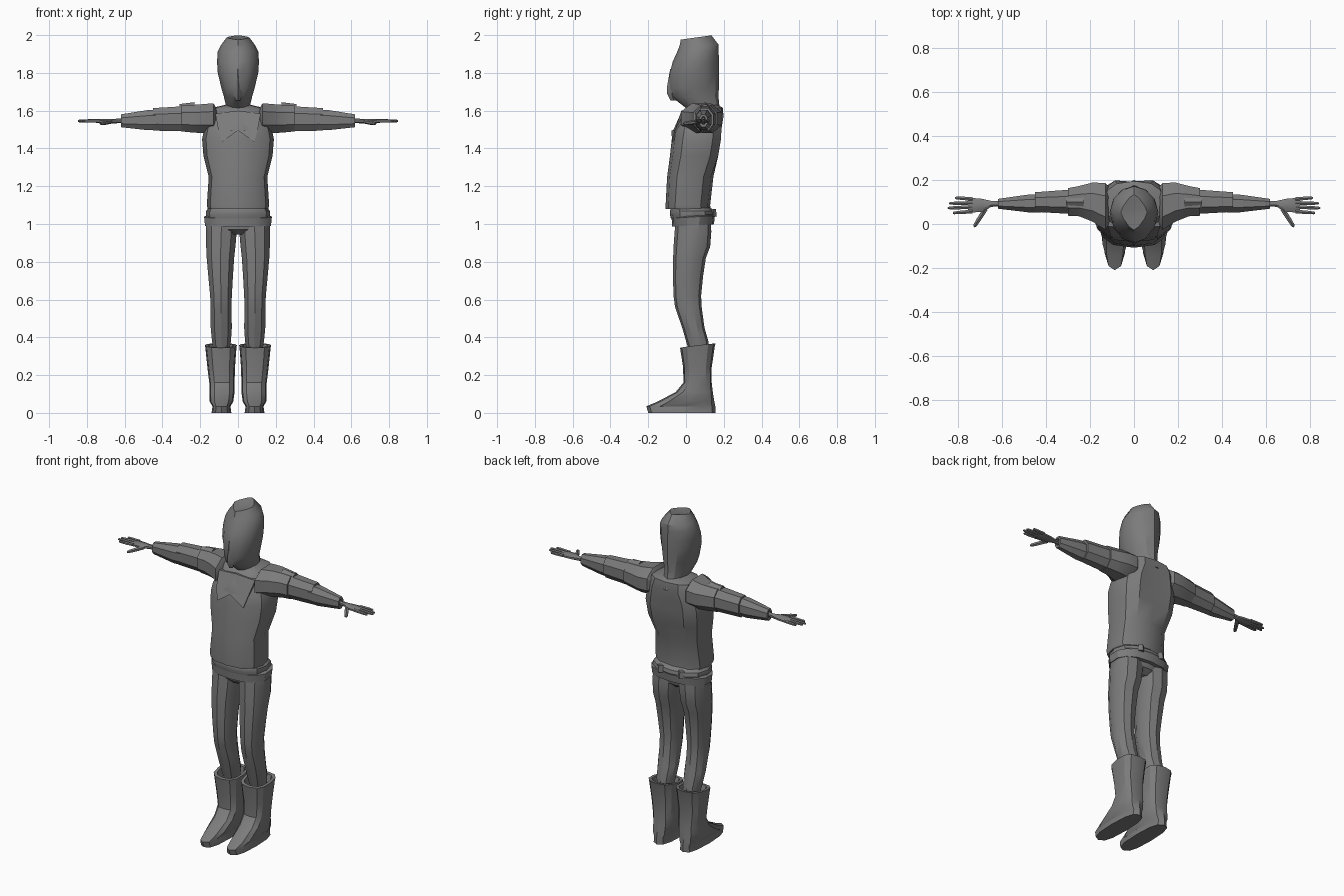
import bpy, bmesh, math
from mathutils import Vector

gray = bpy.data.materials.new("dark_gray")
gray.diffuse_color = (0.2, 0.2, 0.2, 1)


def ring(u0, u1, v0, v1, n=10, p=2.0, turn=0.0):
    """Superellipse outline filling the box u0..u1, v0..v1."""
    pts = []
    for i in range(n):
        a = 2 * math.pi * (i + turn) / n - math.pi / 2
        c, s = math.cos(a), math.sin(a)
        c = math.copysign(abs(c) ** (2 / p), c) if abs(c) > 1e-6 else 0
        s = math.copysign(abs(s) ** (2 / p), s) if abs(s) > 1e-6 else 0
        pts.append(((u0 + u1) / 2 + c * (u1 - u0) / 2, (v0 + v1) / 2 + s * (v1 - v0) / 2))
    return pts


def loft(name, loops, mirror=False, angle=32):
    """Skin a list of equal point loops, cap the ends."""
    bm = bmesh.new()
    rows = [[bm.verts.new(p) for p in l] for l in loops]
    n = len(rows[0])
    for a, b in zip(rows, rows[1:]):
        for i in range(n):
            j = (i + 1) % n
            bm.faces.new((a[i], a[j], b[j], b[i]))
    bm.faces.new(rows[0][::-1])
    bm.faces.new(rows[-1])
    bmesh.ops.recalc_face_normals(bm, faces=bm.faces)
    me = bpy.data.meshes.new(name)
    bm.to_mesh(me)
    bm.free()
    ob = bpy.data.objects.new(name, me)
    bpy.context.collection.objects.link(ob)
    me.materials.append(gray)
    if mirror:
        ob.modifiers.new("mirror", 'MIRROR').use_mirror_merge = False
    bpy.context.view_layer.objects.active = ob
    ob.select_set(True)
    bpy.ops.object.shade_smooth_by_angle(angle=math.radians(angle))
    ob.select_set(False)
    return ob


def upright(rows, n=10, p=2.0, tilt=0.0):
    """Rows of z, x0, x1, y0, y1; tilt raises the back."""
    return [[(x, y, z + tilt * y) for x, y in ring(x0, x1, y0, y1, n, p)]
            for z, x0, x1, y0, y1 in rows]


def sideways(rows, n=8, p=2.0, turn=0.5):
    """Rows of x, y0, y1, z0, z1."""
    return [[(x, y, z) for y, z in ring(y0, y1, z0, z1, n, p, turn)]
            for x, y0, y1, z0, z1 in rows]


def body(rows, **k):
    """Rows of z, half width, front, back."""
    return upright([(z, -w, w, f, b) for z, w, f, b in rows], **k)


# Shirt, with a groove between the shoulder blades
shirt = body([(1.08, .13, -.08, .11), (1.08, .16, -.108, .13), (1.10, .165, -.108, .128), (1.25, .155, -.1, .145),
              (1.36, .183, -.085, .185), (1.45, .19, -.075, .2), (1.50, .18, -.066, .202),
              (1.57, .15, -.035, .212), (1.615, .135, .0, .195), (1.63, .07, .03, .17)], n=12, p=2.5)
for r in shirt[4:8]:
    x, y, z = r[6]
    r[6] = (x, y - .02, z)
loft("shirt", shirt)

# Chest panel below the collar, following the chest slope
outline = [(-.085, 1.435), (0, 1.495), (.085, 1.435), (.105, 1.50), (.12, 1.585), (0, 1.60), (-.12, 1.585), (-.105, 1.50)]
front = lambda x, z: -.085 + max(0, z - 1.48) * .5 + 1.6 * x * x
loft("chest_panel", [[(x, front(x, z) + d, z) for x, z in outline] for d in (.05, 0)])

# Waistband and belt
loft("waistband", body([(1.03, .165, -.08, .14), (1.05, .17, -.085, .155), (1.07, .168, -.085, .15),
                        (1.09, .15, -.075, .125)], n=12, p=2.4))
loft("belt", body([(.99, .16, -.055, .13), (.99, .178, -.073, .148), (1.035, .183, -.076, .153),
                   (1.042, .165, -.06, .14)], n=14, p=2.4, tilt=.06))
for i, x in enumerate((-.09, .05)):
    loft("belt_loop_%d" % i, upright([(1.04, x, x + .04, .13, .163), (1.08, x, x + .04, .13, .158)], n=4, p=2))

# Hood with a pointed face and a flat crown
hood = body([(1.57, .045, .05, .2), (1.61, .06, .005, .178), (1.675, .075, -.078, .172), (1.72, .088, -.09, .174),
             (1.80, .107, -.086, .174), (1.86, .111, -.07, .174), (1.915, .107, -.045, .173),
             (1.95, .088, -.032, .172)], n=12, p=1.9)
hood += body([(1.98, .06, -.028, .135)], n=12, p=1.35, tilt=.14)
hood += body([(1.974, .012, .03, .07)], n=12, p=1.3, tilt=.14)
loft("hood", hood)
# Nose
loft("nose", upright([(1.655, -.014, .014, -.082, -.05), (1.69, -.024, .024, -.1, -.05),
                      (1.73, -.018, .018, -.1, -.05), (1.82, -.006, .006, -.084, -.05)], n=4))

# Trousers: pelvis and legs
loft("pelvis", body([(.945, .05, -.03, .09), (.97, .15, -.055, .12), (1.03, .165, -.06, .135)], n=12, p=2.4))
loft("leg", upright([(.32, .045, .13, .02, .12), (.38, .035, .14, .0, .118), (.45, .03, .147, -.02, .098),
                     (.56, .032, .148, -.058, .083), (.62, .03, .15, -.066, .08), (.72, .024, .16, -.069, .09),
                     (.82, .017, .169, -.068, .105), (.88, .01, .172, -.066, .128), (.96, .003, .174, -.06, .134),
                     (1.02, .0, .172, -.055, .13)], n=10, p=2.2), mirror=True)

# Boots: folded rim, shaft and foot
rows = [(0, .035, .14, -.2, .155), (.035, .04, .135, -.21, .155), (.06, .025, .15, -.15, .15),
        (.11, .018, .152, -.055, .142), (.16, .018, .152, -.014, .136), (.24, .016, .162, -.015, .136),
        (.345, .008, .173, -.03, .153), (.355, .006, .175, -.031, .156),
        (.355, .022, .158, -.012, .138), (.31, .03, .148, .0, .125)]
boot = upright(rows, n=12, p=2.7)
for r in boot[6:9]:
    r[:] = [(x, y, z + .12 * (y - .06) + .03 * abs(x - .09)) for x, y, z in r]
loft("boot", boot, mirror=True)

# Shoulders and sleeves
loft("shoulder", sideways([(.11, .0, .17, 1.50, 1.61), (.13, -.035, .195, 1.475, 1.645), (.19, .005, .195, 1.475, 1.64),
                           (.25, .03, .178, 1.48, 1.635), (.30, .033, .168, 1.485, 1.632),
                           (.30, .05, .15, 1.50, 1.61)], p=2.2), mirror=True)
loft("shoulder_point", [[(.23, .05, 1.61), (.23, .1, 1.645), (.23, .15, 1.61)],
                        [(.31, .075, 1.62), (.31, .1, 1.635), (.31, .125, 1.62)]], mirror=True)
loft("upper_sleeve", sideways([(.26, .04, .163, 1.485, 1.63), (.45, .052, .148, 1.49, 1.618),
                               (.45, .065, .135, 1.505, 1.6)], p=2.2), mirror=True)
loft("lower_sleeve", sideways([(.42, .05, .138, 1.495, 1.61), (.48, .05, .137, 1.493, 1.607),
                               (.62, .068, .116, 1.51, 1.583), (.62, .08, .104, 1.525, 1.57),
                               (.60, .082, .102, 1.53, 1.565)], p=2.2), mirror=True)

# Hands: palm, four fingers and thumb
loft("palm", sideways([(.60, .08, .104, 1.534, 1.56), (.65, .077, .106, 1.532, 1.558), (.69, .052, .117, 1.53, 1.558),
                       (.745, .05, .122, 1.533, 1.555), (.755, .055, .118, 1.537, 1.552)]), mirror=True)


def finger(name, a, b, r):
    a, b = Vector(a), Vector(b)
    d = (b - a).normalized()
    side = d.cross(Vector((0, 0, 1))).normalized()
    up = side.cross(d)
    loft(name, [[a.lerp(b, t) + side * u + up * v for u, v in ring(-r * k, r * k, -r * k, r * k, 6)]
                for t, k in ((0, 1), (.6, .95), (.93, .75), (1, .35))], mirror=True, angle=50)


for name, y0, y1, x1 in (("index_finger", .057, .05, .825), ("middle_finger", .077, .073, .848),
                         ("ring_finger", .096, .094, .843), ("little_finger", .114, .119, .815)):
    finger(name, (.735, y0, 1.546), (x1, y1, 1.545), .0095)
finger("thumb", (.675, .07, 1.542), (.728, -.013, 1.531), .012)
